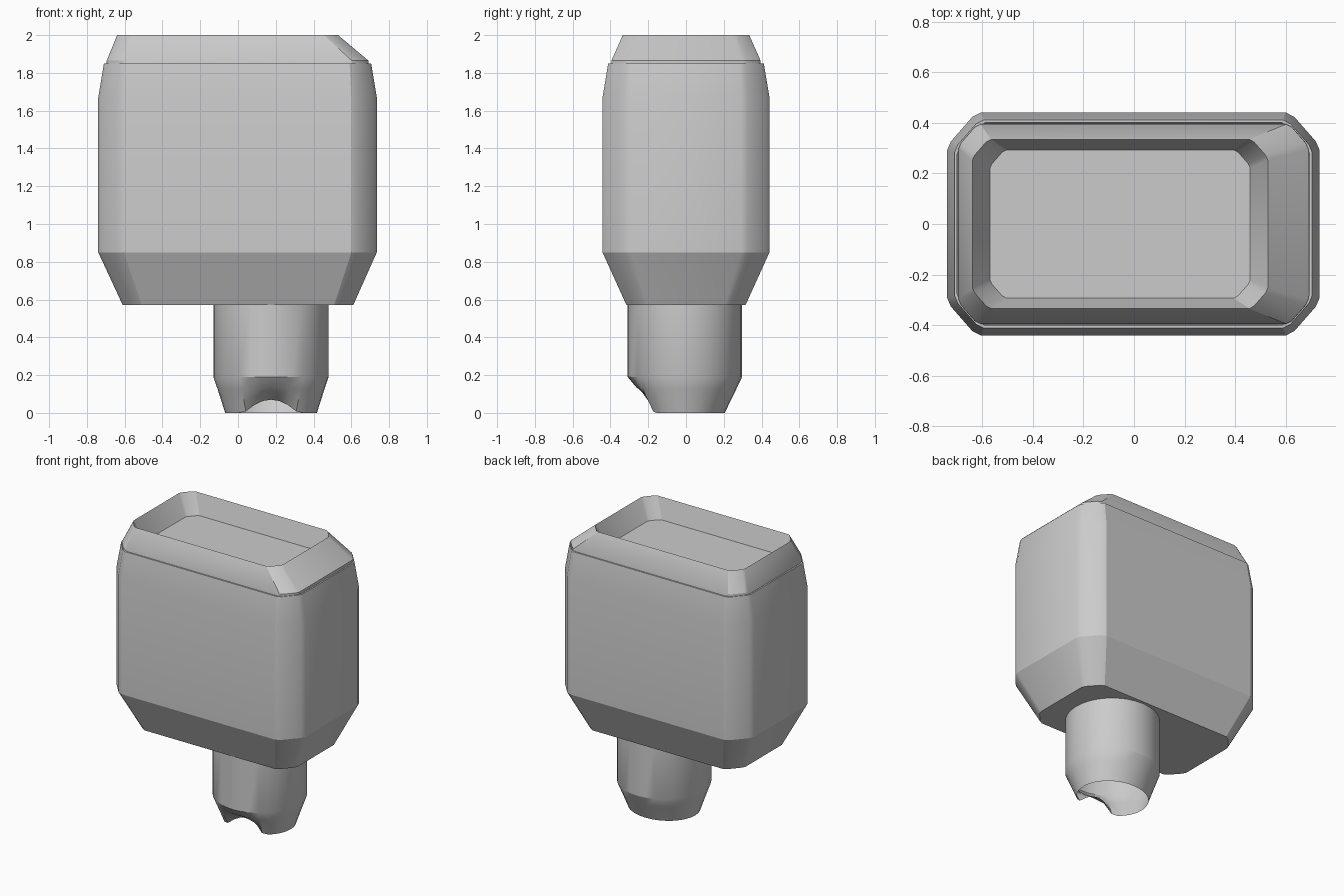
import bpy, bmesh, math

if "Cube" in bpy.data.objects:
    bpy.data.objects.remove(bpy.data.objects["Cube"])


def ring(x0, x1, hy, z, c=1.0):
    """Rectangle with softened chamfered corners, c scales the corner cut."""
    corner = [(0.0, 0.15), (0.015, 0.115), (0.10, 0.018), (0.135, 0.0)]
    pts = []
    for sx, sy in ((1, 1), (-1, 1), (-1, -1), (1, -1)):
        q = [((x1 if sx > 0 else x0) - sx * a * c, sy * (hy - b * c), z) for a, b in corner]
        pts += q if sx * sy > 0 else q[::-1]
    return pts


def loft(name, rings, cap_start=False, cap_end=False, angle=24):
    bm = bmesh.new()
    loops = [[bm.verts.new(p) for p in r] for r in rings]
    for a, b in zip(loops, loops[1:]):
        n = len(a)
        for i in range(n):
            j = (i + 1) % n
            bm.faces.new((a[i], a[j], b[j], b[i]))
    if cap_start:
        bm.faces.new(loops[0][::-1])
    if cap_end:
        bm.faces.new(loops[-1])
    me = bpy.data.meshes.new(name)
    bm.to_mesh(me)
    bm.free()
    ob = bpy.data.objects.new(name, me)
    bpy.context.collection.objects.link(ob)
    bpy.ops.object.select_all(action='DESELECT')
    ob.select_set(True)
    bpy.context.view_layer.objects.active = ob
    bpy.ops.object.shade_smooth_by_angle(angle=math.radians(angle))
    return ob


# Main body: tapered foot, straight walls, sloping shoulder and thin lip
loft("body", [
    ring(-0.61, 0.61, 0.315, 0.57, 0.75),
    ring(-0.74, 0.735, 0.442, 0.85),
    ring(-0.74, 0.735, 0.442, 1.67),
    ring(-0.71, 0.705, 0.412, 1.85, 0.85),
    ring(-0.70, 0.695, 0.402, 1.85, 0.83),
    ring(-0.70, 0.695, 0.402, 1.82, 0.83),
], cap_start=True)

# Lid: off-centre rim with a longer slope on the right and a sunken tray
slope_base = ring(-0.695, 0.69, 0.395, 1.865, 0.65)
loft("recessed_lid", [
    ring(-0.695, 0.69, 0.397, 1.82, 0.65),
    slope_base,
    ring(-0.64, 0.53, 0.335, 2.0, 0.55),
    ring(-0.57, 0.46, 0.293, 1.86, 0.48),
], cap_end=True)


# Neck: open tube narrowing at the end, with a crumpled bite at the front
def neck_ring(rx, ry, z, dent=0.0, lift=0.0, n=32):
    pts = []
    for i in range(n):
        t = 2 * math.pi * i / n
        d = abs(t - 1.5 * math.pi) / math.radians(36)
        f = max(0.0, 1 - d * d)
        pts.append((0.175 + rx * math.cos(t) * (1 - 0.1 * f),
                    -0.006 + ry * math.sin(t) + dent * f, z + lift * f))
    return pts


loft("neck", [
    neck_ring(0.243, 0.212, 0.0, 0.07, 0.07),
    neck_ring(0.262, 0.240, 0.06, 0.04, 0.04),
    neck_ring(0.283, 0.272, 0.125, 0.015, 0.01),
    neck_ring(0.305, 0.303, 0.19),
    neck_ring(0.305, 0.303, 0.57),
])
